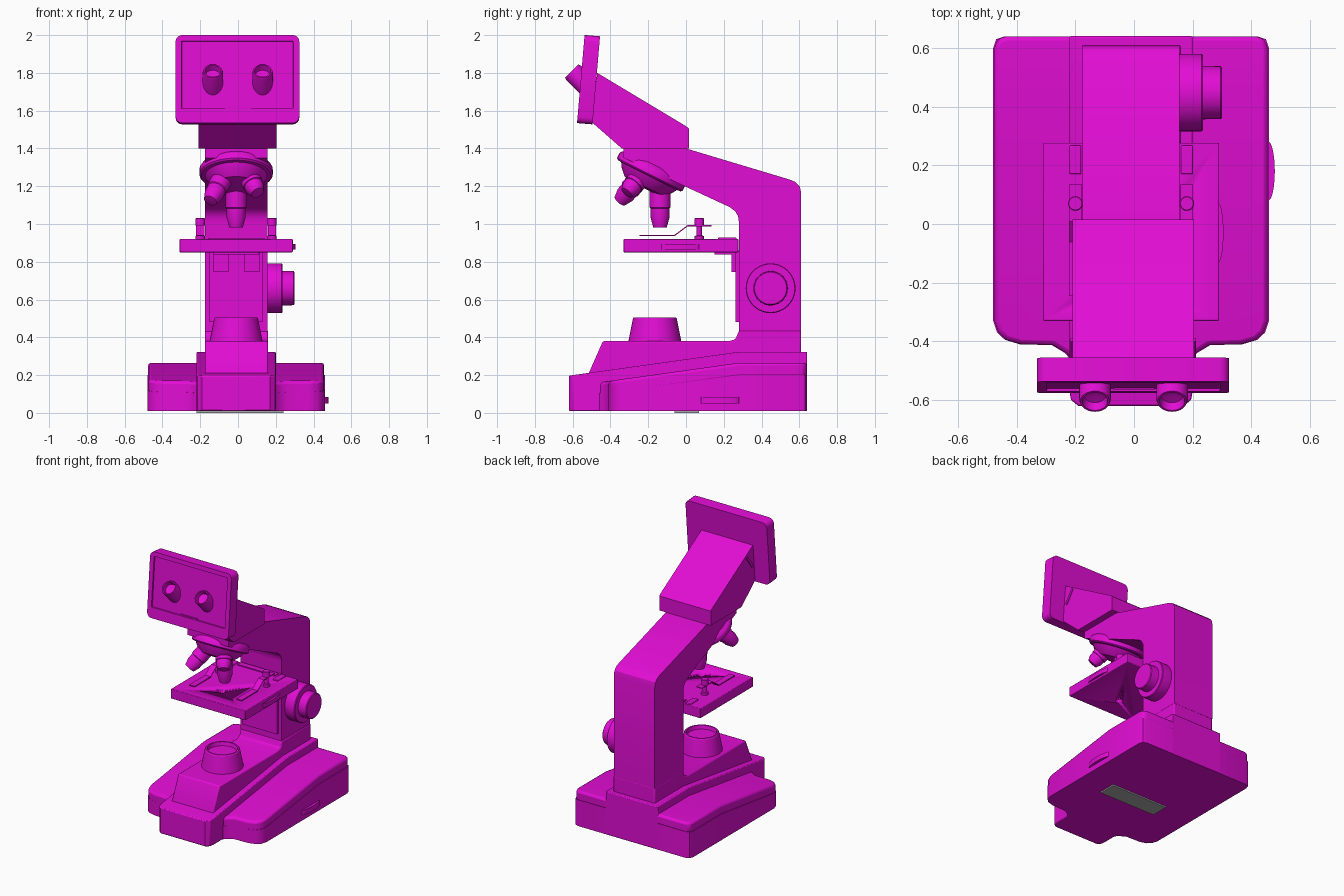
import bpy, bmesh, math
from mathutils import Vector, Matrix

if "Cube" in bpy.data.objects:
    bpy.data.objects.remove(bpy.data.objects["Cube"])

CX = -0.01  # centre line of the body


def material(name, rgb):
    m = bpy.data.materials.new(name)
    m.use_nodes = True
    m.diffuse_color = (*rgb, 1)
    m.node_tree.nodes["Principled BSDF"].inputs["Base Color"].default_value = (*rgb, 1)
    return m


MAGENTA = material("magenta", (0.76, 0.004, 0.66))
GREY = material("grey", (0.4, 0.4, 0.4))


def finish(name, bm, mat=MAGENTA, bevel=0, segments=2):
    bmesh.ops.recalc_face_normals(bm, faces=bm.faces)
    mesh = bpy.data.meshes.new(name)
    bm.to_mesh(mesh)
    bm.free()
    mesh.materials.append(mat)
    ob = bpy.data.objects.new(name, mesh)
    bpy.context.collection.objects.link(ob)
    if bevel:
        mod = ob.modifiers.new("Bevel", 'BEVEL')
        mod.width, mod.segments, mod.limit_method = bevel, segments, 'ANGLE'
        mod.angle_limit = math.radians(40)
    bpy.ops.object.select_all(action='DESELECT')
    ob.select_set(True)
    bpy.context.view_layer.objects.active = ob
    bpy.ops.object.shade_smooth_by_angle(angle=math.radians(32))
    return ob


def prism(bm, points, depth):
    face = bm.faces.new([bm.verts.new(p) for p in points])
    ext = bmesh.ops.extrude_face_region(bm, geom=[face])
    new = [v for v in ext["geom"] if isinstance(v, bmesh.types.BMVert)]
    bmesh.ops.translate(bm, verts=new, vec=depth)
    return new


def side_profile(name, points, x0, x1, **kw):
    """Extrude a (y, z) outline from x0 to x1."""
    bm = bmesh.new()
    prism(bm, [(x0, y, z) for y, z in points], (x1 - x0, 0, 0))
    return finish(name, bm, **kw)


def box(name, lo, hi, **kw):
    return side_profile(name, [(lo[1], lo[2]), (hi[1], lo[2]), (hi[1], hi[2]), (lo[1], hi[2])],
                        lo[0], hi[0], **kw)


def turned(name, origin, axis, rings, scale=(1, 1, 1), sides=40):
    """Lathe (radius, distance) rings around an axis."""
    bm = bmesh.new()
    loops = []
    for r, d in rings:
        loops.append([bm.verts.new((r * math.cos(2 * math.pi * i / sides),
                                    r * math.sin(2 * math.pi * i / sides), d))
                      for i in range(sides)])
    for a, b in zip(loops, loops[1:]):
        for i in range(sides):
            j = (i + 1) % sides
            bm.faces.new((a[i], a[j], b[j], b[i]))
    bm.faces.new(loops[0])
    bm.faces.new(loops[-1])
    rot = Vector(axis).to_track_quat('Z', 'Y').to_matrix().to_4x4()
    bm.transform(Matrix.Translation(origin) @ Matrix.Diagonal((*scale, 1)) @ rot)
    return finish(name, bm)


def sloped_plan(name, half, z0, level, slope, shift=0.0, **kw):
    """Mirrored plan outline whose top is flat at the back and slopes down to the front."""
    bm = bmesh.new()
    plan = [(CX + x, y, z0) for x, y in half] + [(CX - x, y, z0) for x, y in reversed(half)]
    prism(bm, plan, (0, 0, 1))
    bmesh.ops.bisect_plane(bm, geom=bm.verts[:] + bm.edges[:] + bm.faces[:],
                           plane_co=(0, 0.28, 0), plane_no=(0, 1, 0))
    for v in bm.verts:
        if v.co.z < z0 + 0.5:
            if shift:
                v.co.z = shift - slope * max(0, 0.28 - v.co.y)
        else:
            v.co.z = level - slope * max(0, 0.28 - v.co.y)
    return finish(name, bm, **kw)


# Base: lower tray, upper shell and raised spine
wing = [(0.2, -0.47), (0.225, -0.44), (0.27, -0.413), (0.38, -0.41), (0.43, -0.395),
        (0.457, -0.37), (0.47, -0.33), (0.47, 0.6), (0.46, 0.63), (0.43, 0.64)]
sloped_plan("base_tray", wing, 0.01, 0.2, 0.13)
sloped_plan("base_shell", [(x - 0.004, y) for x, y in wing], 0.1, 0.265, 0.14,
            shift=0.19, bevel=0.015)
sloped_plan("base_spine", [(0.18, -0.62), (0.205, -0.6), (0.21, -0.57), (0.21, 0.641)],
            0.01, 0.323, 0.14, bevel=0.006)
box("base_label", (-0.22, -0.06, 0), (0.24, 0.07, 0.0095), mat=GREY)
side_profile("lamp_housing", [(-0.52, 0.15), (-0.515, 0.21), (-0.44, 0.38), (0.23, 0.38),
                              (0.262, 0.39), (0.28, 0.435), (0.61, 0.435), (0.61, 0.15)],
             -0.175, 0.16, bevel=0.008)
turned("lamp", (CX, -0.165, 0.375), (0, 0, 1),
       [(0.14, 0), (0.137, 0.02), (0.116, 0.125), (0.11, 0.131), (0.1, 0.131),
        (0.094, 0.105), (0.01, 0.105)])

# Arm
side_profile("arm", [(0.28, 0.43), (0.28, 1.01), (0.276, 1.04), (0.262, 1.066), (0.23, 1.09),
                     (-0.33, 1.35), (-0.33, 1.4), (0, 1.4), (0.55, 1.235), (0.58, 1.222),
                     (0.602, 1.2), (0.61, 1.165), (0.61, 0.43)], -0.175, 0.155)
box("rack_plate", (-0.15, 0.262, 0.48), (0.13, 0.285, 0.86))
for x in (-0.09, 0.075):
    box("stage_bracket", (x - 0.04, 0.24, 0.745), (x + 0.04, 0.285, 0.86))
box("stage_bracket_top", (-0.13, 0.15, 0.838), (0.11, 0.285, 0.855))

# Focus knob
turned("focus_knob", (0.15, 0.448, 0.66), (1, 0, 0),
       [(0.13, 0), (0.132, 0.01), (0.132, 0.08), (0.128, 0.085), (0.091, 0.085),
        (0.09, 0.145), (0.085, 0.15)])

# Stage with light hole
stage = box("stage", (-0.31, -0.33, 0.85), (0.29, 0.277, 0.92), bevel=0.004)
cutter = turned("stage_hole_cutter", (CX, -0.165, 0.8), (0, 0, 1), [(0.026, 0), (0.026, 0.2)])
cutter.hide_render = True
cutter.hide_set(True)
cut = stage.modifiers.new("Hole", 'BOOLEAN')
cut.operation, cut.object, cut.solver = 'DIFFERENCE', cutter, 'EXACT'

# Thumb wheels on stage and base
turned("stage_wheel", (0.288, -0.03, 0.865), (0, 0, 1), [(0.1, 0), (0.1, 0.03)], (0.17, 1, 1))
turned("base_wheel", (0.458, 0.18, 0.05), (0, 0, 1), [(0.1, 0), (0.1, 0.035)], (0.22, 1, 1))

# Slide clips and their posts
for side in (-1, 1):
    x = CX + side * 0.19
    turned("clip_post", (x, 0.07, 0.915), (0, 0, 1),
           [(0.024, 0), (0.024, 0.022), (0.014, 0.024), (0.014, 0.075), (0.025, 0.078),
            (0.025, 0.113), (0.022, 0.116)], sides=20)
    side_profile("slide_clip", [(-0.245, 0.936), (-0.06, 0.936), (0.01, 0.988), (0.135, 0.988),
                                (0.135, 0.994), (0.008, 0.994), (-0.062, 0.942),
                                (-0.245, 0.942)], x - 0.022, x + 0.022)
    box("slide_stop", (x - 0.02, 0.17, 0.915), (x + 0.02, 0.268, 0.928), bevel=0.004)
box("slide_guide", (-0.16, 0.225, 0.915), (0.14, 0.268, 0.927))

# Nosepiece turret and objectives around its tilted axis
tilt = Vector((0, -0.447, -0.894))
back = Vector((0, 0.894, -0.447))
hub = Vector((CX, -0.18, 1.285))
turned("turret", hub, tilt,
       [(0.17, -0.03), (0.188, -0.015), (0.194, -0.005), (0.194, 0.025), (0.185, 0.033),
        (0.165, 0.035), (0.15, 0.06), (0.115, 0.095), (0.06, 0.105)])
for k, length in enumerate((0.21, 0.115, 0.175)):
    a = 2 * math.pi * k / 3
    out = math.cos(a) * back + math.sin(a) * Vector((1, 0, 0))
    axis = 0.894 * tilt + 0.447 * out
    start = hub + tilt * 0.055 + out * 0.075
    turned("objective", start, axis,
           [(0.055, 0), (0.055, length * 0.55), (0.05, length * 0.57), (0.05, length * 0.8),
            (0.036, length + 0.01), (0.025, length + 0.012)], sides=28)

# Head
side_profile("head", [(-0.34, 1.4), (0.015, 1.4), (0.015, 1.505), (0, 1.518), (-0.47, 1.8),
                      (-0.5, 1.54)], -0.21, 0.205)
for x in (-0.212, 0.207):
    side_profile("head_side_plate", [(-0.47, 1.655), (-0.455, 1.645), (-0.39, 1.735),
                                     (-0.4, 1.75)], x - 0.004, x + 0.004)

# Screen: rounded slab with a sunken panel in front
bm = bmesh.new()
bmesh.ops.create_cube(bm, size=1, matrix=Matrix.Diagonal((0.655, 0.082, 0.468, 1)))
corners = [e for e in bm.edges if abs(e.verts[0].co.y - e.verts[1].co.y) > 0.05]
bmesh.ops.bevel(bm, geom=corners, offset=0.035, segments=4, profile=0.5, affect='EDGES')
front = min(bm.faces, key=lambda f: f.calc_center_median().y)
bmesh.ops.inset_region(bm, faces=[front], thickness=0.032)
for v in front.verts:
    if v.co.z < 0:
        v.co.z += 0.045
bmesh.ops.inset_region(bm, faces=[front], thickness=0.001, depth=-0.01)
bm.transform(Matrix.Translation((-0.003, -0.516, 1.764)) @ Matrix.Rotation(math.radians(-4.9), 4, 'X'))
finish("screen", bm)
box("screen_tab", (-0.07, -0.566, 1.608), (0.07, -0.555, 1.62))

# Eyepieces
for x in (-0.133, 0.13):
    turned("eyepiece", (x, -0.455, 1.66), (0, -1, 1),
           [(0.054, 0), (0.054, 0.2), (0.05, 0.212), (0.043, 0.212), (0.038, 0.18),
            (0.01, 0.175)], sides=32)
